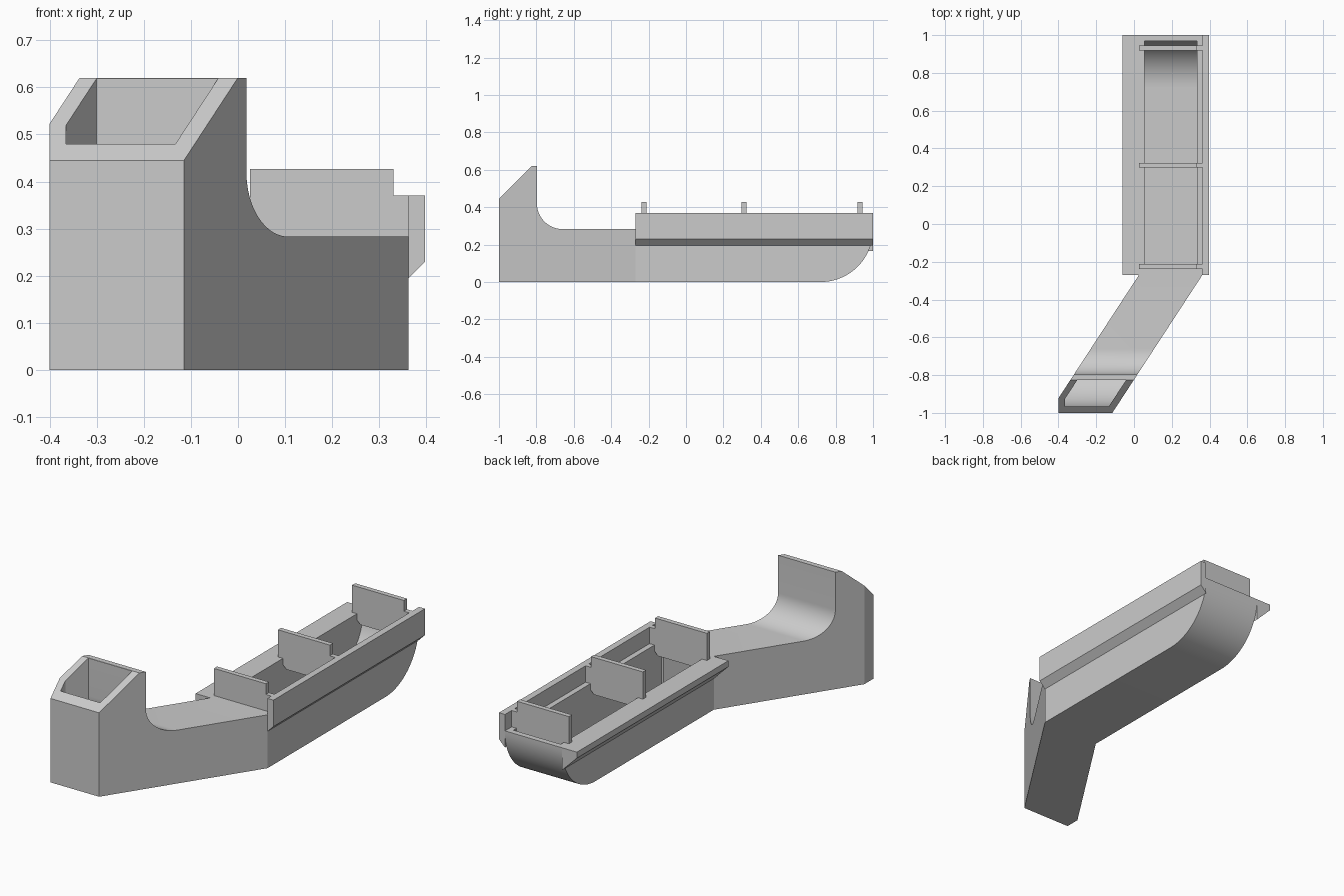
import bpy, bmesh
from math import cos, sin, radians

cube = bpy.data.objects.get("Cube")
if cube:
    bpy.data.objects.remove(cube, do_unlink=True)

gray = bpy.data.materials.new("plain gray")
gray.use_nodes = True
color = (0.6, 0.6, 0.6, 1)
gray.diffuse_color = color
gray.node_tree.nodes["Principled BSDF"].inputs["Base Color"].default_value = color

JOINT = -0.27              # where the arm meets the hull
LEFT, RIGHT = 0.026, 0.362  # hull sides
DECK = 0.283
SLANT = 0.653              # sideways run of the arm per unit length


def arc(cy, cz, r, start, end, steps=20):
    angles = [radians(start + (end - start) * i / steps) for i in range(steps + 1)]
    return [(cy + r * cos(a), cz + r * sin(a)) for a in angles]


def prism(name, profile, lo, hi, axis="x", slant=0, clip=None):
    """Extrude a profile along x (points are y, z) or along y (points are x, z)."""
    bm = bmesh.new()
    rings = []
    for t in (lo, hi):
        ring = []
        for a, b in profile:
            co = (t + slant * (a - JOINT), a, b) if axis == "x" else (a, t, b)
            ring.append(bm.verts.new(co))
        rings.append(ring)
        bm.faces.new(ring)
    n = len(profile)
    for i in range(n):
        j = (i + 1) % n
        bm.faces.new((rings[0][i], rings[0][j], rings[1][j], rings[1][i]))
    if clip is not None:
        bmesh.ops.bisect_plane(bm, geom=bm.verts[:] + bm.edges[:] + bm.faces[:],
                               plane_co=(clip, 0, 0), plane_no=(-1, 0, 0), clear_outer=True)
        bmesh.ops.holes_fill(bm, edges=[e for e in bm.edges if e.is_boundary], sides=0)
    bmesh.ops.recalc_face_normals(bm, faces=bm.faces)
    mesh = bpy.data.meshes.new(name)
    bm.to_mesh(mesh)
    bm.free()
    mesh.materials.append(gray)
    obj = bpy.data.objects.new(name, mesh)
    bpy.context.collection.objects.link(obj)
    return obj


def activate(obj):
    bpy.ops.object.select_all(action="DESELECT")
    obj.select_set(True)
    bpy.context.view_layer.objects.active = obj


def carve(obj, cutter):
    cutter.hide_render = True
    activate(obj)
    mod = obj.modifiers.new("hollow", "BOOLEAN")
    mod.operation = "DIFFERENCE"
    mod.solver = "EXACT"
    mod.object = cutter
    bpy.ops.object.modifier_apply(modifier=mod.name)
    bpy.data.objects.remove(cutter, do_unlink=True)
    activate(obj)
    bpy.ops.object.shade_smooth_by_angle(angle=radians(25))


# Slanted arm with a raised, open head and a duct inside
arm = prism("arm", [(JOINT, 0), (JOINT, DECK)] + arc(-0.66, 0.42, 0.137, 270, 180)
            + [(-0.797, 0.62), (-0.825, 0.62), (-1, 0.445), (-1, 0)],
            LEFT, RIGHT, slant=SLANT, clip=-0.4)
duct = prism("arm_duct_cutter", [(-0.25, 0.03), (-0.25, 0.253)]
             + arc(-0.66, 0.42, 0.166, 270, 180)
             + [(-0.826, 0.8), (-0.965, 0.8)] + arc(-0.715, 0.28, 0.25, 180, 270),
             0.063, 0.321, slant=SLANT, clip=-0.365)
carve(arm, duct)

# Straight hull with a rounded end and an open trough
hull = prism("hull", [(JOINT, DECK), (JOINT, 0)] + arc(0.72, 0.28, 0.28, 270, 360)
             + [(1, DECK)], LEFT, RIGHT)
trough = prism("trough_cutter", [(-0.3, 0.253), (-0.3, 0.03)]
               + arc(0.72, 0.28, 0.25, 270, 360)
               + [(0.97, 0.5), (-0.235, 0.5), (-0.235, 0.253)], 0.055, 0.333)
carve(hull, trough)

# Side rails along the hull: wide low ledge and thin tall wall
prism("right_ledge", [(LEFT, DECK), (-0.06, DECK), (-0.06, 0.251), (LEFT, 0.165)],
      JOINT, 1, axis="y")
prism("left_wall", [(RIGHT, 0.195), (0.397, 0.23), (0.397, 0.37), (RIGHT, 0.37)],
      JOINT, 1, axis="y")

# Cross plates standing on the deck, each with a tab down into the trough
plate = [(LEFT, DECK), (0.055, DECK), (0.055, 0.25), (0.075, 0.23), (0.313, 0.23),
         (0.333, 0.25), (0.333, DECK), (RIGHT, DECK), (RIGHT, 0.37), (0.33, 0.37),
         (0.33, 0.427), (LEFT, 0.427)]
for label, y in (("front", -0.238), ("middle", 0.298), ("back", 0.918)):
    prism(label + "_cross_plate", plate, y, y + 0.026, axis="y")
